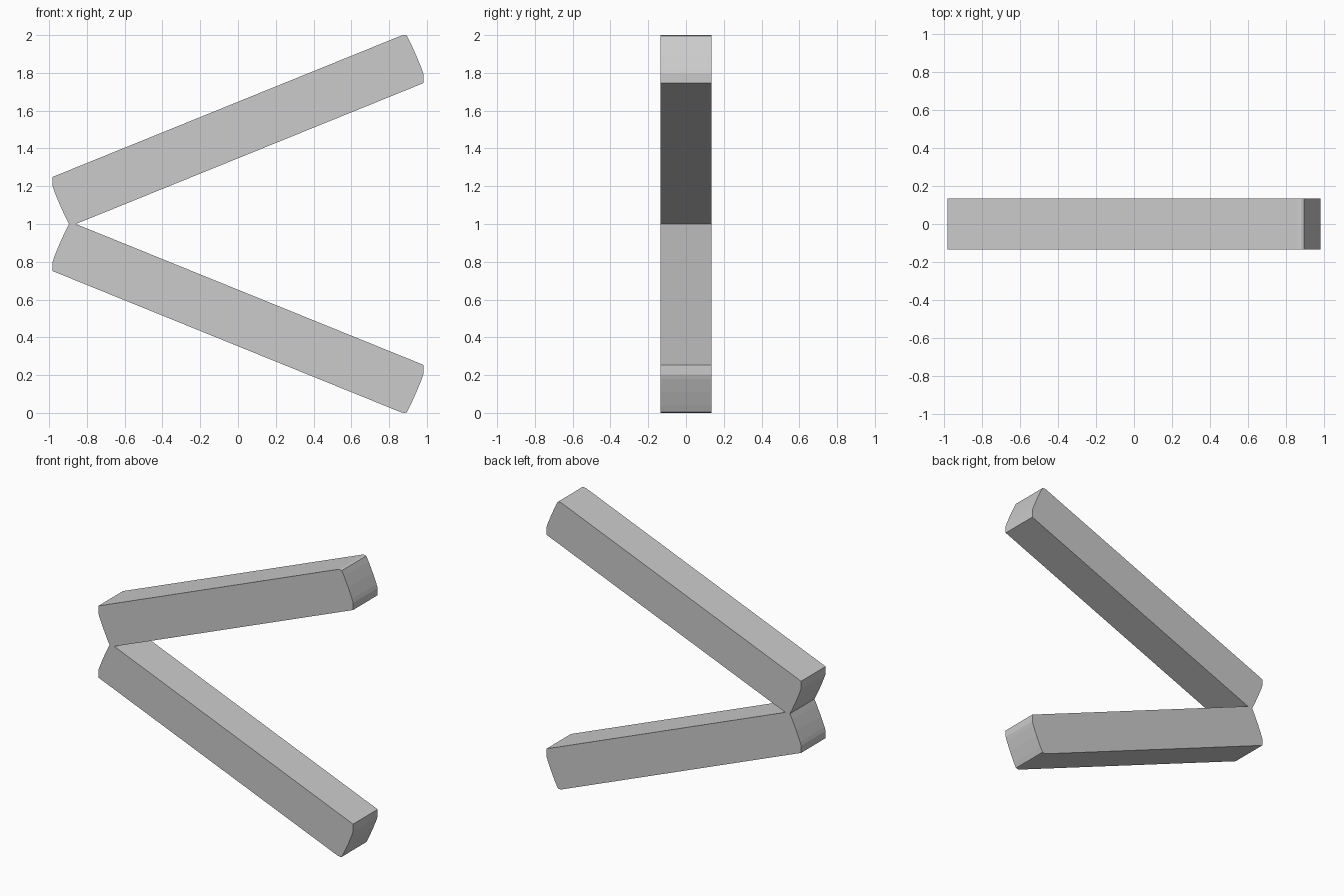
import bpy, bmesh

if "Cube" in bpy.data.objects:
    bpy.data.objects.remove(bpy.data.objects["Cube"])

DEPTH = 0.135        # half thickness along y
CENTRE = 0.4975      # bar centre, above and below the mid height

# Right end of the upper bar, relative to the bar centre (x, z)
END = [(0.981, 0.248), (0.981, 0.298), (0.973, 0.323), (0.945, 0.392),
       (0.912, 0.464), (0.894, 0.499), (0.880, 0.5025), (0.862, 0.499)]


def make_bar(name, side):
    # The left end is the right end turned half a circle
    profile = END + [(-x, -z) for x, z in END]
    bm = bmesh.new()
    verts = [bm.verts.new((x, -DEPTH, 1 + side * (CENTRE + z))) for x, z in profile]
    face = bm.faces.new(verts)
    ext = bmesh.ops.extrude_face_region(bm, geom=[face])
    moved = [v for v in ext["geom"] if isinstance(v, bmesh.types.BMVert)]
    bmesh.ops.translate(bm, verts=moved, vec=(0, 2 * DEPTH, 0))
    bmesh.ops.recalc_face_normals(bm, faces=bm.faces)
    mesh = bpy.data.meshes.new(name)
    bm.to_mesh(mesh)
    bm.free()
    obj = bpy.data.objects.new(name, mesh)
    bpy.context.collection.objects.link(obj)


# Two mirrored bars meeting at the left
make_bar("upper_bar", 1)
make_bar("lower_bar", -1)
